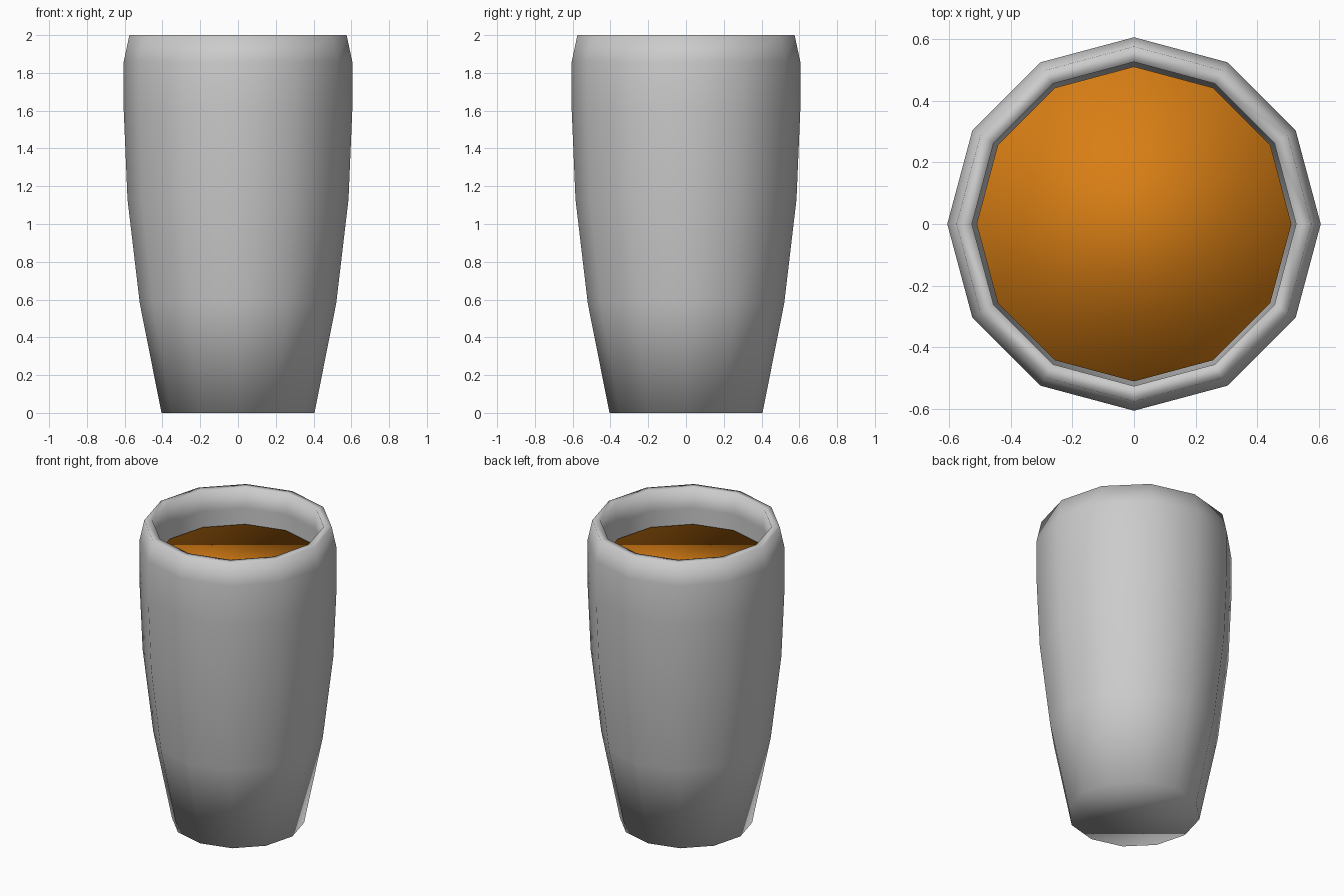
import bpy, bmesh
from math import cos, sin, tau

if "Cube" in bpy.data.objects:
    bpy.data.objects.remove(bpy.data.objects["Cube"])

SIDES = 12


def lathe(name, profile, closed_caps=True):
    """Revolve a (radius, z) profile, capping the first and last rings."""
    bm = bmesh.new()
    rings = [[bm.verts.new((r * cos(tau * i / SIDES), r * sin(tau * i / SIDES), z))
              for i in range(SIDES)] for r, z in profile]
    for a, b in zip(rings, rings[1:]):
        for i in range(SIDES):
            j = (i + 1) % SIDES
            bm.faces.new((a[i], a[j], b[j], b[i]))
    if closed_caps:
        bm.faces.new(rings[0][::-1])
        bm.faces.new(rings[-1])
    for f in bm.faces:
        f.smooth = True
    mesh = bpy.data.meshes.new(name)
    bm.to_mesh(mesh)
    bm.free()
    obj = bpy.data.objects.new(name, mesh)
    bpy.context.collection.objects.link(obj)
    return obj


# Cup: outer wall up, over the rim, inner wall down to the floor
lathe("cup", [(0.405, 0), (0.52, 0.58), (0.585, 1.13), (0.605, 1.6),
              (0.605, 1.86), (0.575, 2.0), (0.525, 2.0), (0.525, 1.86),
              (0.525, 1.6), (0.505, 1.13), (0.44, 0.58), (0.35, 0.1)])

# Drink: solid body just inside the inner wall
drink = lathe("drink", [(0.345, 0.12), (0.43, 0.58), (0.495, 1.13),
                        (0.51, 1.6), (0.51, 1.76)])
mat = bpy.data.materials.new("amber_drink")
mat.diffuse_color = (0.69, 0.21, 0.007, 1)
mat.use_nodes = True
mat.node_tree.nodes["Principled BSDF"].inputs["Base Color"].default_value = mat.diffuse_color
drink.data.materials.append(mat)
